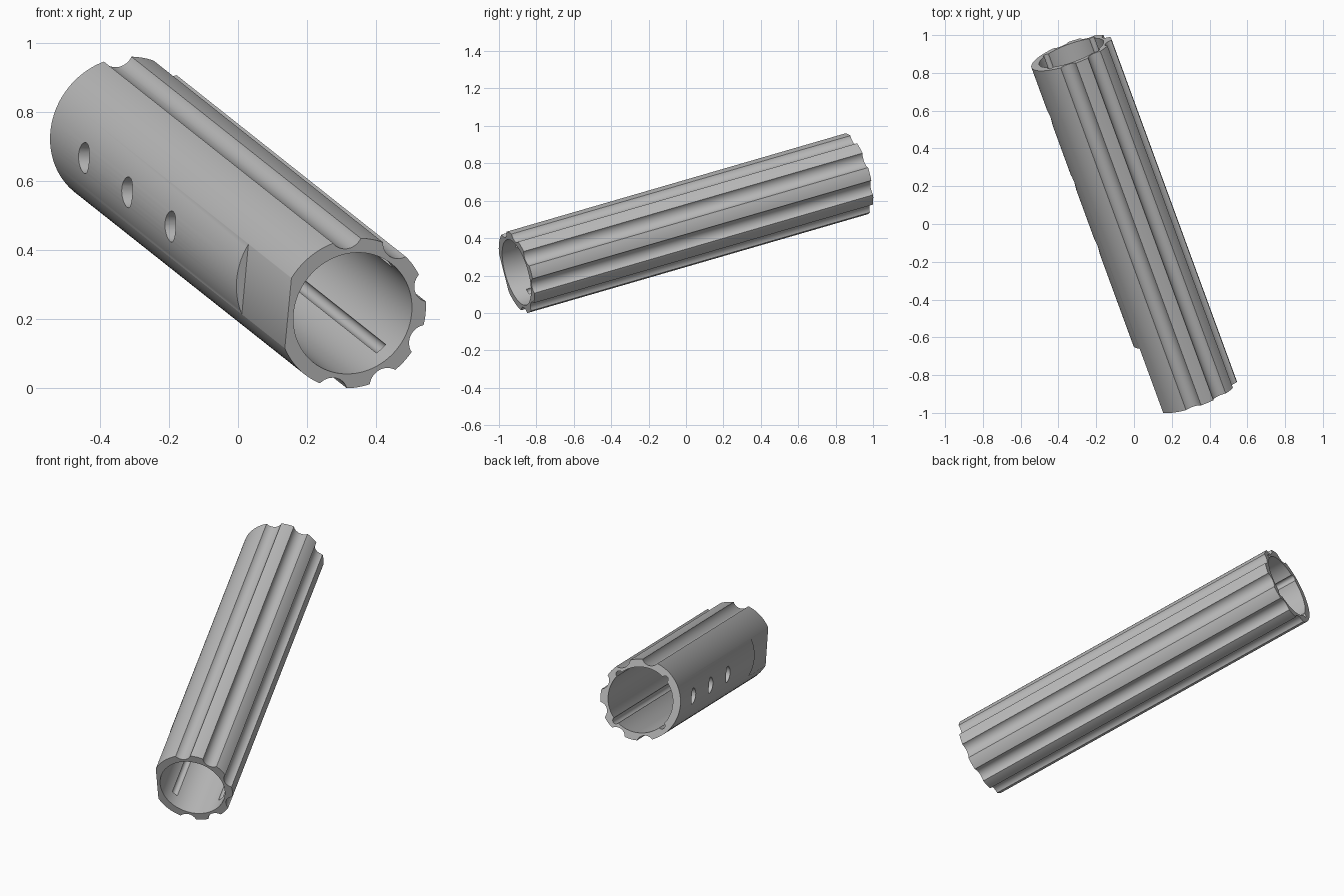
import bpy, bmesh
from math import radians, cos, sin
from mathutils import Matrix, Vector

if "Cube" in bpy.data.objects:
    bpy.data.objects.remove(bpy.data.objects["Cube"])

HALF, OUTER, BORE = 1.0, 0.225, 0.182   # half length and radii
KEY = 174.5                             # direction of the flat and the holes

metal = bpy.data.materials.new("plain_grey")
metal.use_nodes = True
metal.diffuse_color = (0.5, 0.5, 0.5, 1)
metal.node_tree.nodes["Principled BSDF"].inputs["Base Color"].default_value = (0.5, 0.5, 0.5, 1)


def make(name, bm, matrix):
    """Turn a bmesh into an object, placed in the tube's own frame."""
    bm.transform(matrix)
    mesh = bpy.data.meshes.new(name)
    bm.to_mesh(mesh)
    bm.free()
    mesh.materials.append(metal)
    obj = bpy.data.objects.new(name, mesh)
    bpy.context.collection.objects.link(obj)
    return obj


def rod(name, radius, z0, z1, segments, angle=0, distance=0):
    """Cylinder parallel to the tube axis."""
    bm = bmesh.new()
    bmesh.ops.create_cone(bm, cap_ends=True, segments=segments,
                          radius1=radius, radius2=radius, depth=z1 - z0)
    a = radians(angle)
    return make(name, bm, Matrix.Translation(
        (distance * cos(a), distance * sin(a), (z0 + z1) / 2)))


def cut(body, cutter):
    cutter.hide_render = True
    mod = body.modifiers.new("cut", 'BOOLEAN')
    mod.operation, mod.solver, mod.object = 'DIFFERENCE', 'EXACT', cutter
    bpy.context.view_layer.objects.active = body
    bpy.ops.object.modifier_apply(modifier=mod.name)
    bpy.data.objects.remove(cutter)


# Tube with an open bore
tube = rod("fluted_tube", OUTER, -HALF, HALF, 96)
cut(tube, rod("bore_cutter", BORE, -1.2, 1.2, 96))

# Six outer flutes, a ninth of a turn apart, on the side away from the flat
for i in range(6):
    cut(tube, rod("flute_cutter", 0.05, -1.2, 1.2, 48, KEY - 80 - 40 * i, 0.247))

# Four keyways in the bore, open at the back and stopping short of the front
for i in range(4):
    cut(tube, rod("keyway_cutter", 0.0185, -1.2, 0.92, 24, KEY + 45 + 90 * i, BORE))

# Flat at the front end
turn = Matrix.Rotation(radians(KEY), 4, 'Z')
bm = bmesh.new()
bmesh.ops.create_cube(bm, size=1)
cut(tube, make("flat_cutter", bm, turn @ Matrix.Translation((0.299, 0, 0.925))
               @ Matrix.Diagonal((0.2, 0.6, 0.6, 1))))

# Row of three round holes through one wall
for z in (0.045, -0.332, -0.709):
    bm = bmesh.new()
    bmesh.ops.create_cone(bm, cap_ends=True, segments=32, radius1=0.045, radius2=0.045, depth=0.2)
    cut(tube, make("hole_cutter", bm, turn @ Matrix.Translation((0.2, 0, z))
                   @ Matrix.Rotation(radians(90), 4, 'Y')))

# Tilt the tube, then centre it and rest it on the ground
front = Vector((0.332, -0.906, -0.263)).normalized()
side = (Vector((1, 0, 0)) - front * front.x).normalized()
up = front.cross(side)
tube.data.transform(Matrix((side, up, front)).transposed().to_4x4())
points = [v.co for v in tube.data.vertices]
low = Vector([min(p[k] for p in points) for k in range(3)])
high = Vector([max(p[k] for p in points) for k in range(3)])
middle = (low + high) / 2
tube.data.transform(Matrix.Translation((-middle.x, -middle.y, -low.z)))

# Smooth walls with crisp edges
bpy.ops.object.select_all(action='DESELECT')
tube.select_set(True)
bpy.context.view_layer.objects.active = tube
bpy.ops.object.shade_smooth_by_angle(angle=radians(30))
